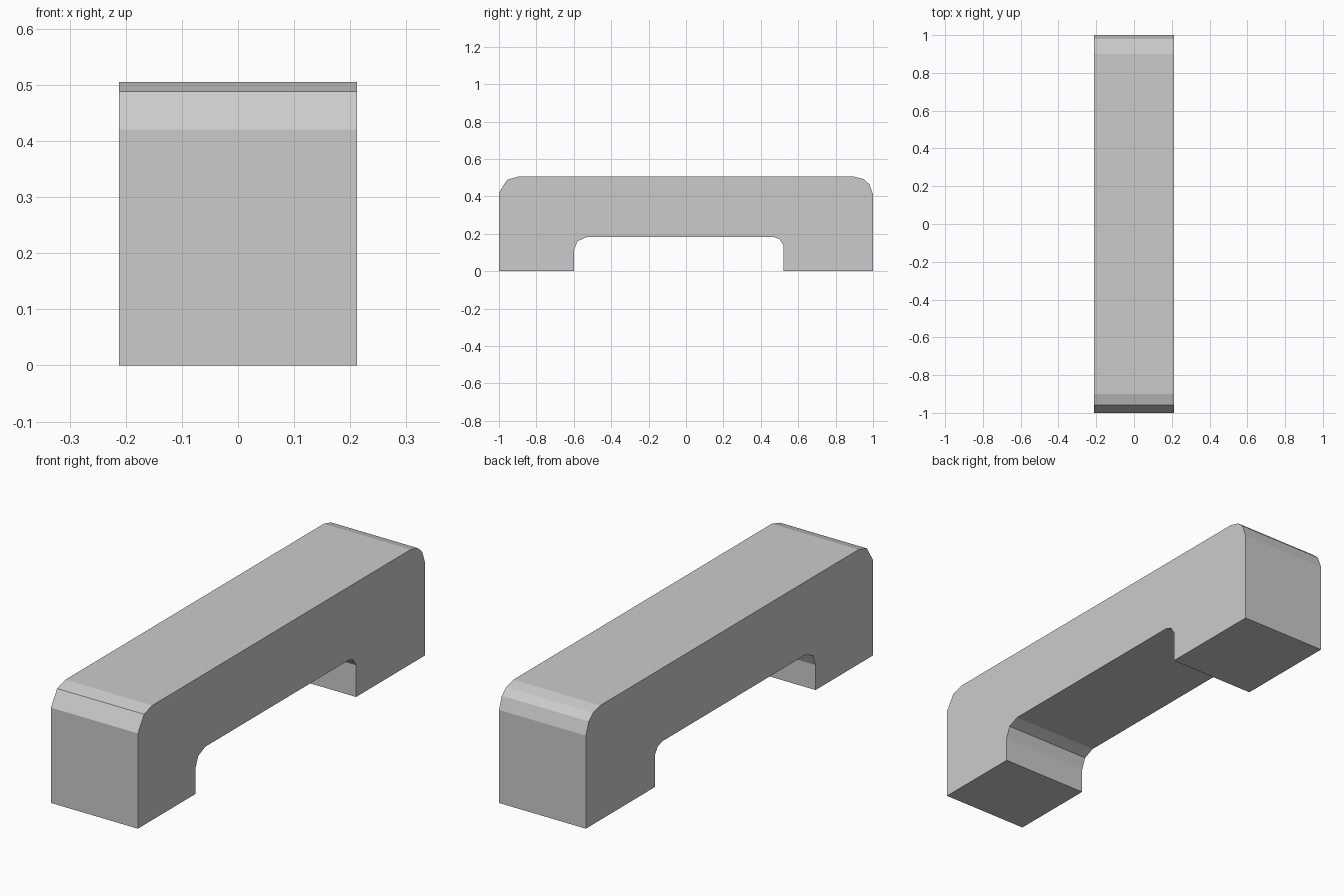
import bpy
import bmesh

cube = bpy.data.objects.get("Cube")
if cube:
    bpy.data.objects.remove(cube, do_unlink=True)

HALF_WIDTH = 0.212

# Plain grey finish
grey = bpy.data.materials.new("plain_grey")
grey.use_nodes = True
colour = (0.6, 0.6, 0.6, 1)
grey.diffuse_color = colour
grey.node_tree.nodes["Principled BSDF"].inputs["Base Color"].default_value = colour

# Side outline of the bridge as (y, z), with faceted corners
outline = [
    (-1, 0), (-0.6, 0),
    (-0.6, 0.11), (-0.58, 0.16), (-0.53, 0.182),
    (0.47, 0.182), (0.5, 0.17), (0.52, 0.14),
    (0.52, 0), (1, 0),
    (1, 0.41), (0.98, 0.465), (0.95, 0.492), (0.9, 0.505),
    (-0.9, 0.505), (-0.957, 0.488), (-1, 0.42),
]

# Handle body: extrude the outline across the width
bm = bmesh.new()
side = bm.faces.new([bm.verts.new((-HALF_WIDTH, y, z)) for y, z in outline])
result = bmesh.ops.extrude_face_region(bm, geom=[side], use_keep_orig=True)
moved = [v for v in result["geom"] if isinstance(v, bmesh.types.BMVert)]
bmesh.ops.translate(bm, verts=moved, vec=(2 * HALF_WIDTH, 0, 0))
bmesh.ops.recalc_face_normals(bm, faces=bm.faces)
mesh = bpy.data.meshes.new("handle_body")
bm.to_mesh(mesh)
bm.free()
mesh.materials.append(grey)
body = bpy.data.objects.new("handle_body", mesh)
bpy.context.collection.objects.link(body)
